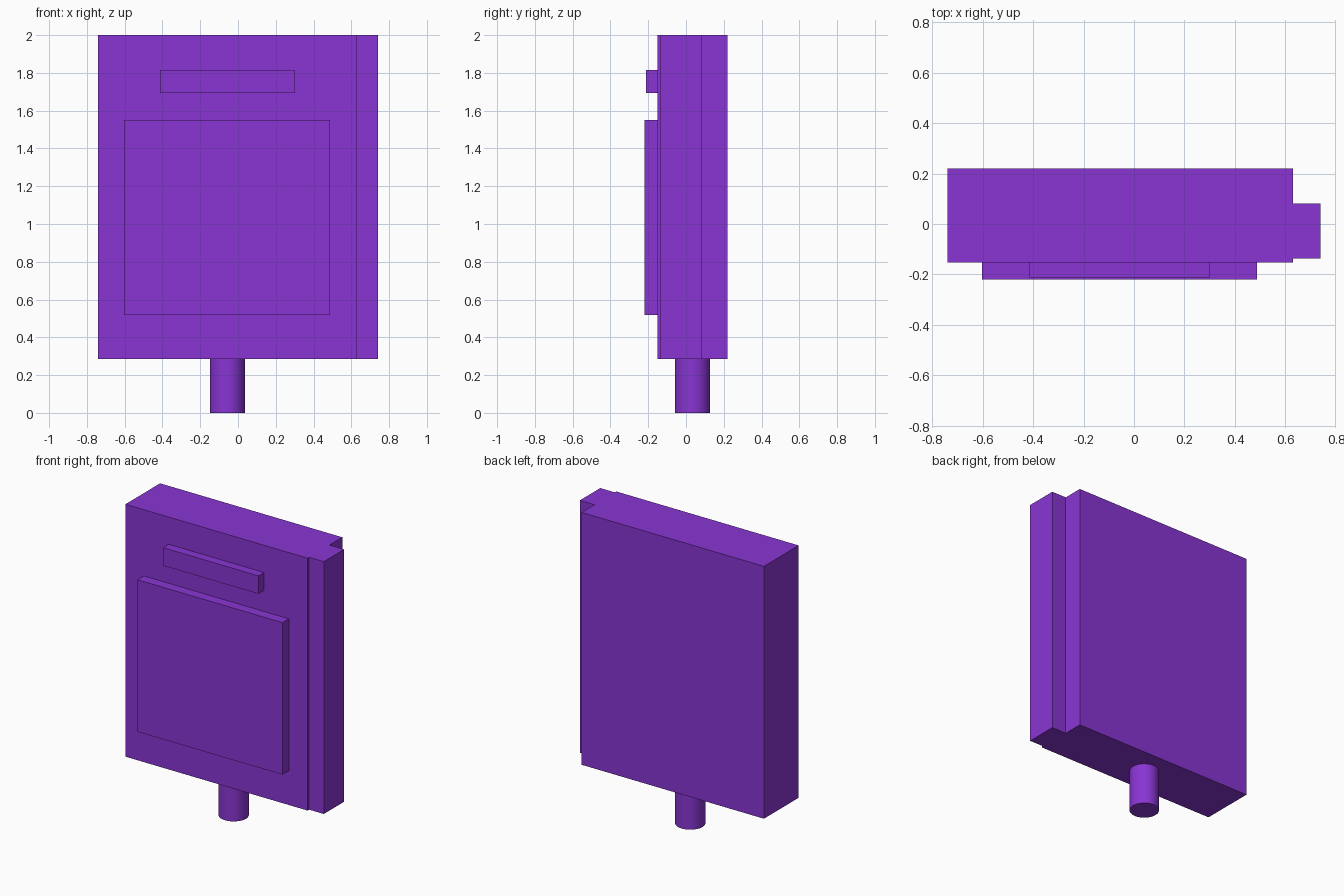
import bpy
import math
from mathutils import Vector

default = bpy.data.objects.get("Cube")
if default:
    bpy.data.objects.remove(default, do_unlink=True)

# Single flat colour
purple = bpy.data.materials.new("purple")
purple.use_nodes = True
colour = (0.25, 0.036, 0.65, 1.0)
purple.diffuse_color = colour
purple.node_tree.nodes["Principled BSDF"].inputs["Base Color"].default_value = colour


def finish(name):
    obj = bpy.context.object
    obj.name = name
    obj.data.materials.append(purple)
    return obj


def box(name, low, high):
    """Box spanning two opposite corners."""
    low, high = Vector(low), Vector(high)
    bpy.ops.mesh.primitive_cube_add(size=1, location=(low + high) / 2)
    obj = finish(name)
    obj.scale = high - low
    bpy.ops.object.transform_apply(location=False, rotation=False, scale=True)
    return obj


BOTTOM, TOP = 0.285, 2.0
FRONT = -0.152
SIDE = 0.63

# Main slab and the narrower strip along its left edge
box("body", (-0.74, FRONT, BOTTOM), (SIDE, 0.22, TOP))
box("side_strip", (SIDE, -0.136, BOTTOM), (0.74, 0.082, TOP))

# Raised plates on the front
box("front_panel", (-0.603, -0.22, 0.517), (0.488, FRONT, 1.55))
box("front_bar", (-0.414, -0.212, 1.693), (0.302, FRONT, 1.815))

# Round post underneath
bpy.ops.mesh.primitive_cylinder_add(vertices=48, radius=0.093, depth=BOTTOM,
                                    location=(-0.056, 0.034, BOTTOM / 2))
finish("post")
bpy.ops.object.shade_smooth_by_angle(angle=math.radians(40))
